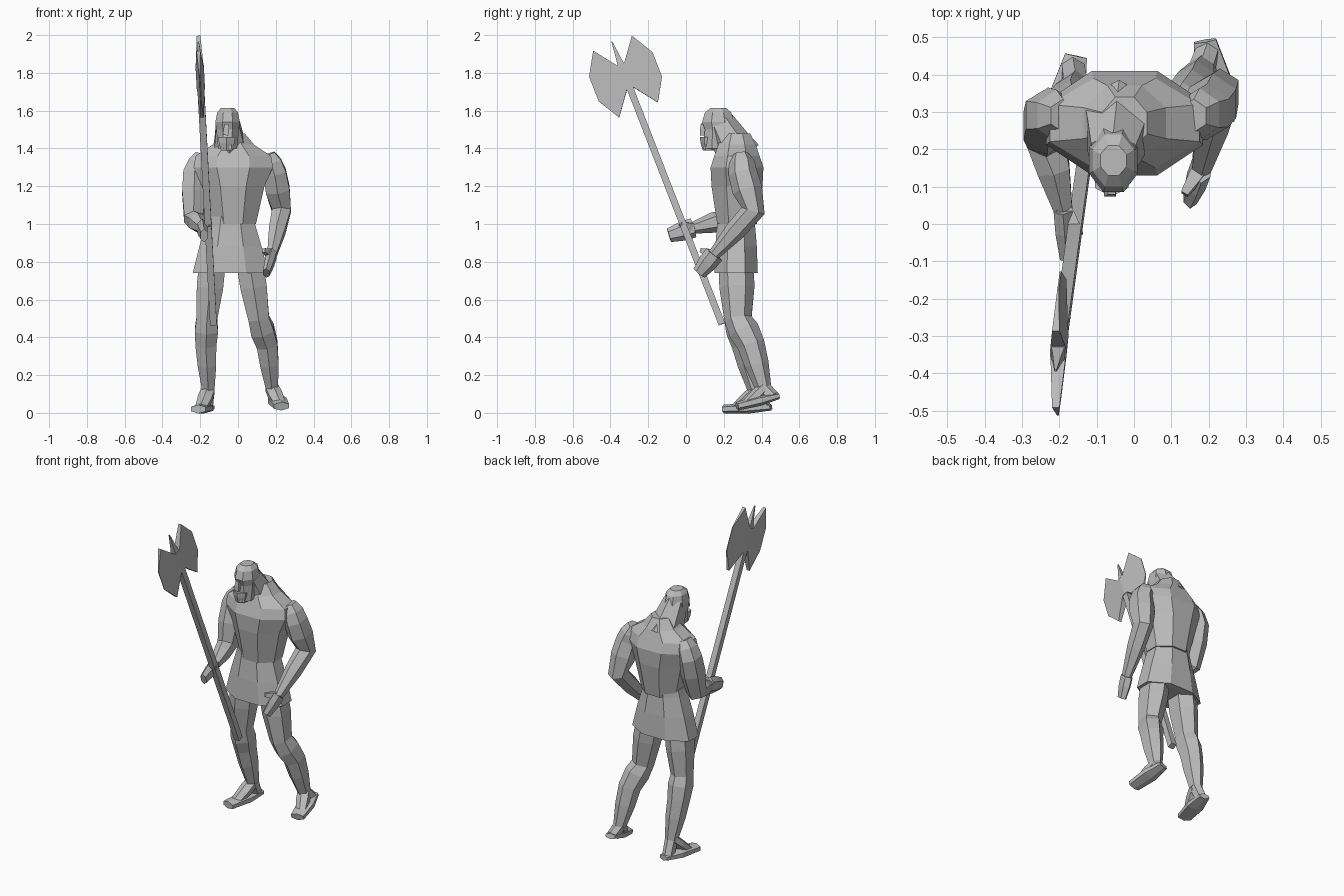
import bpy, bmesh, math
from mathutils import Vector

cube = bpy.data.objects.get("Cube")
if cube:
    bpy.data.objects.remove(cube, do_unlink=True)

grey = (.5, .5, .5, 1)
stone = bpy.data.materials.new("plain grey")
stone.use_nodes = True
stone.diffuse_color = grey
stone.node_tree.nodes["Principled BSDF"].inputs["Base Color"].default_value = grey


def section(centre, side, deep, sides):
    """Polygon whose flat sides touch the given half sizes."""
    reach = 1 / math.cos(math.pi / sides)
    angles = [math.tau * (k + .5) / sides for k in range(sides)]
    return [centre + (side * math.cos(a) + deep * math.sin(a)) * reach for a in angles]


def skin(name, rings):
    """Join neighbouring sections with faces and cap both ends."""
    bm = bmesh.new()
    loops = [[bm.verts.new(p) for p in ring] for ring in rings]
    for low, high in zip(loops, loops[1:]):
        for i in range(len(low)):
            bm.faces.new((low[i - 1], low[i], high[i], high[i - 1]))
    bm.faces.new(loops[0])
    bm.faces.new(loops[-1])
    bmesh.ops.recalc_face_normals(bm, faces=bm.faces)
    mesh = bpy.data.meshes.new(name)
    bm.to_mesh(mesh)
    bm.free()
    mesh.materials.append(stone)
    bpy.context.collection.objects.link(bpy.data.objects.new(name, mesh))


def stack(name, x, y, rows):
    """Loft level octagons given as height, half width and half depth."""
    skin(name, [section(Vector((x, y, height)), Vector((width, 0, 0)), Vector((0, depth, 0)), 8)
                for height, width, depth in rows])


def limb(name, joints, radii, bulge=1.15, depth=1.1, sides=6):
    """Tube through the joints that swells with muscle between each pair."""
    points, sizes = [Vector(joints[0])], [radii[0]]
    for i in range(1, len(joints)):
        start, end = Vector(joints[i - 1]), Vector(joints[i])
        points += [start.lerp(end, .45), end]
        sizes += [(radii[i - 1] + radii[i]) / 2 * bulge, radii[i]]
    rings = []
    for i, (point, size) in enumerate(zip(points, sizes)):
        after, before = points[min(i + 1, len(points) - 1)], points[max(i - 1, 0)]
        along = (after - before).normalized()
        side = (Vector((1, 0, 0)) - along * along.x).normalized()
        rings.append(section(point, side * size, along.cross(side) * size * depth, sides))
    skin(name, rings)


# Flared tunic skirt and broad upper body
stack("tunic", -.04, .265, [(.74, .2, .115), (.88, .165, .11), (1, .13, .1), (1.04, .12, .1)])
stack("torso", -.025, .27, [(1, .12, .105), (1.2, .165, .135), (1.3, .21, .14),
                            (1.36, .2, .12), (1.42, .11, .1), (1.48, .06, .07)])

# Neck and hair slope from the shoulders up to the head
limb("neck_and_hair", [(-.04, .28, 1.36), (-.055, .18, 1.54)], (.095, .06), bulge=1)
stack("head", -.055, .17, [(1.4, .05, .08), (1.5, .06, .07), (1.54, .065, .085),
                           (1.59, .055, .07), (1.615, .035, .04)])
limb("nose", [(-.06, .09, 1.53), (-.065, .09, 1.47)], (.01, .015), sides=4)
limb("beard", [(-.06, .12, 1.46), (-.06, .12, 1.39)], (.045, .03), bulge=1.1, depth=.9)

# Arms: the left hangs bent, the right reaches forward to the shaft
arms = {
    "left": [(.16, .29, 1.37), (.195, .3, 1.27), (.23, .355, 1.07), (.18, .15, .84), (.15, .07, .74)],
    "right": [(-.19, .29, 1.37), (-.23, .29, 1.27), (-.235, .23, 1.03), (-.19, .04, .98),
              (-.18, -.09, .94)],
}
for which, (shoulder, deltoid, elbow, wrist, fingertip) in arms.items():
    limb(which + "_arm", [shoulder, deltoid, elbow, wrist], (.035, .06, .05, .025))
    limb(which + "_hand", [wrist, fingertip], (.025, .018), depth=1.8)
    # Thumb leaves the palm on the body side
    inward = -math.copysign(.045, wrist[0])
    tip = Vector(wrist) + Vector((inward, -.07, .02))
    limb(which + "_thumb", [wrist, tip], (.02, .01), sides=4)

# Legs and feet, with the left one stepping back
legs = {
    "left": [(.06, .265, .8), (.11, .275, .5), (.155, .345, .36), (.18, .41, .13),
             (.19, .49, .09), (.23, .27, .035)],
    "right": [(-.135, .265, .8), (-.165, .275, .5), (-.17, .315, .36), (-.157, .37, .12),
              (-.155, .45, .03), (-.21, .2, .02)],
}
for which, (hip, knee, calf, ankle, heel, toe) in legs.items():
    limb(which + "_leg", [hip, knee, calf, ankle], (.07, .055, .055, .032), bulge=1.12, depth=1.15)
    limb(which + "_foot", [heel, toe], (.03, .04), bulge=1.4, depth=.5)
    limb(which + "_instep", [ankle, Vector(heel).lerp(Vector(toe), .75)], (.035, .03), depth=.8)
    limb(which + "_heel", [ankle, Vector(heel).lerp(Vector(toe), .15)], (.032, .03), bulge=1)

# Axe shaft
butt, hub = Vector((-.13, .19, .47)), Vector((-.2, -.32, 1.78))
along = (hub - butt).normalized()
limb("axe_shaft", [butt, hub - along * .05], (.018, .018), bulge=1, depth=1, sides=4)

# Double blade: wedges thick at the shaft and thin at the cutting edge
across = along.cross(Vector((1, 0, 0))).normalized()
normal = along.cross(across)
upper = [(0, .07), (.02, .07), (.11, .19), (.18, .07)]
outline = upper + [(u, -v) for u, v in reversed(upper)]
for name, way in (("front_blade", 1), ("back_blade", -1)):
    skin(name, [[hub + across * u * way + along * v + normal * face * (.2 - u) for u, v in outline]
                for face in (-.11, .11)])
limb("axe_spike", [hub + along * .05, hub + along * .2], (.02, .003), bulge=1, depth=1, sides=4)
